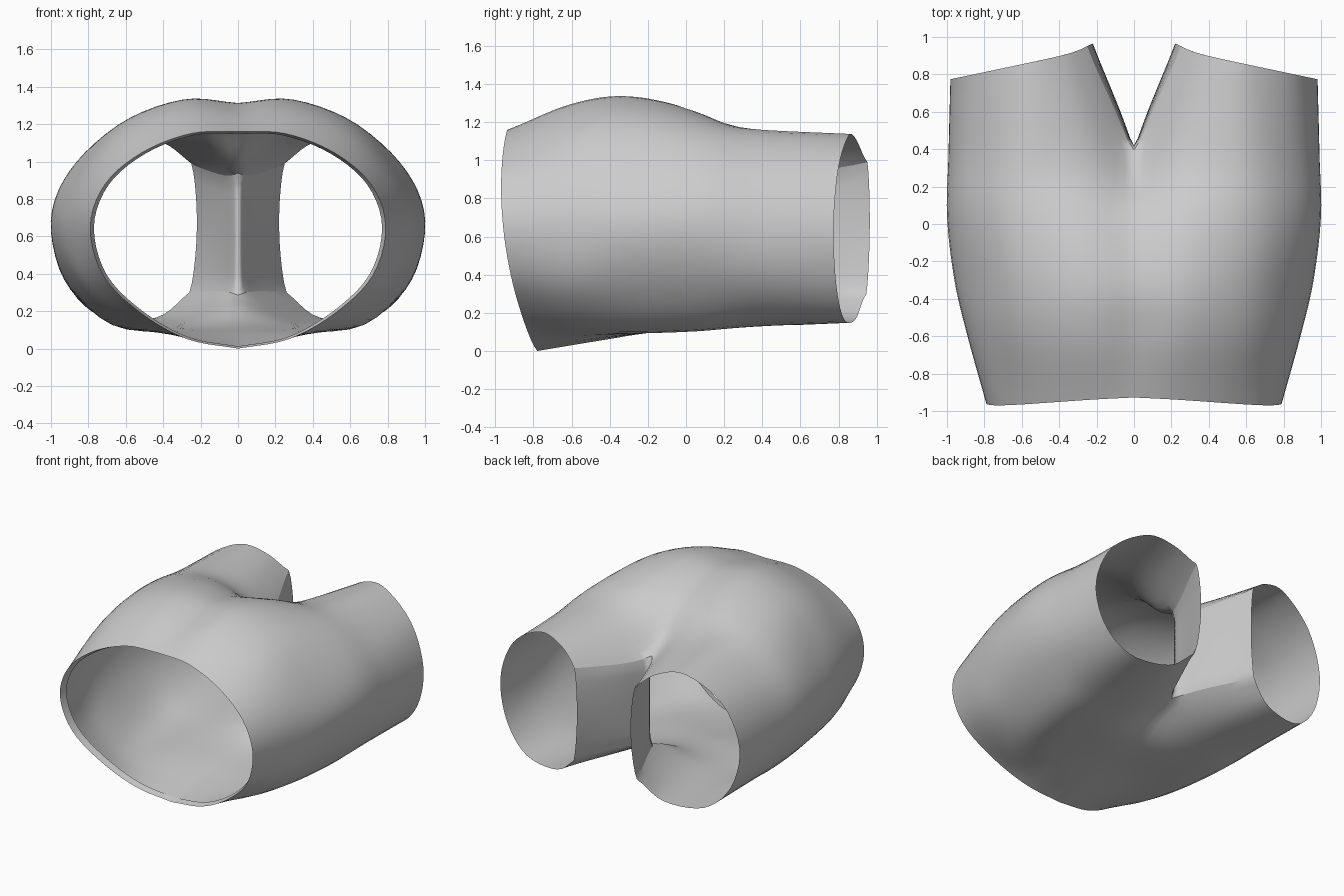
import bpy, bmesh, math
from mathutils import Vector

if "Cube" in bpy.data.objects:
    bpy.data.objects.remove(bpy.data.objects["Cube"])

# Half cross-sections (x, z) from top centre, round the outside, to bottom centre
SECTIONS = [
    [(0, 1.16), (.25, 1.15), (.51, 1.05), (.71, .88), (.79, .65), (.72, .39), (.52, .19), (.27, .05), (0, 0)],
    [(0, 1.27), (.28, 1.29), (.60, 1.16), (.81, .92), (.89, .66), (.82, .36), (.58, .14), (.28, .06), (0, .03)],
    [(0, 1.31), (.30, 1.33), (.63, 1.20), (.86, .94), (.96, .66), (.87, .36), (.63, .12), (.30, .09), (0, .08)],
    [(0, 1.20), (.32, 1.26), (.66, 1.17), (.90, .95), (1.0, .68), (.92, .38), (.68, .13), (.33, .11), (0, .14)],
    [(0, .93), (.26, 1.12), (.60, 1.15), (.88, .95), (.99, .67), (.93, .37), (.70, .16), (.32, .14), (0, .29)],
    [(.25, .99), (.40, 1.10), (.60, 1.13), (.86, .96), (.98, .66), (.92, .36), (.73, .17), (.44, .165), (.26, .30)],
]
BODY_Y = [None, -.6, -.3, .05, .38, None]
ARC, STEP, WALL = 40, 7, 14


def section_y(i, x, z):
    if i == 0:      # slanted waist opening
        return -.82 - .155 * (1 - (1 - z / .95) ** 2) + .04 * (1 - x / .8)
    if i == 5:      # slanted leg opening
        return .77 + .21 * (1 - x) + .04 * math.exp(-(x - .22) / .06)
    return BODY_Y[i]


def spline(pts, u):
    """Catmull-Rom through pts, u from 0 to 1."""
    p = [2 * pts[0] - pts[1]] + pts + [2 * pts[-1] - pts[-2]]
    s = u * (len(pts) - 1)
    k = min(int(s), len(pts) - 2)
    t = s - k
    a, b, c, d = p[k:k + 4]
    return .5 * (2 * b + (c - a) * t + (2 * a - 5 * b + 4 * c - d) * t * t
                 + (3 * b - a - 3 * c + d) * t ** 3)


def arc_points(i):
    pts = [Vector((x, 0, z)) for x, z in SECTIONS[i]]
    out = []
    for j in range(ARC + 1):
        p = spline(pts, j / ARC)
        p.y = section_y(i, p.x, p.z)
        out.append(p)
    return out


bm = bmesh.new()


def bridge(r0, r1):
    for j in range(len(r0) - 1):
        bm.faces.new((r0[j], r0[j + 1], r1[j + 1], r1[j]))


# Outer shell, waist to leg hem
arcs = [arc_points(i) for i in range(6)]
n = 5 * STEP
rows = []
for r in range(n + 1):
    row = []
    for j in range(ARC + 1):
        p = spline([a[j] for a in arcs], r / n)
        if r <= 4 * STEP and j in (0, ARC):
            p.x = 0
        row.append(bm.verts.new((max(p.x, 0), p.y, p.z)))
    rows.append(row)
for a, b in zip(rows, rows[1:]):
    bridge(a, b)

# Inner leg wall, crotch to leg hem
walls = []
for r in range(4 * STEP, n + 1):
    top, bot = rows[r][0], rows[r][-1]
    t = (r - 4 * STEP) / STEP
    wall = [bot]
    for k in range(1, WALL):
        p = bot.co.lerp(top.co, k / WALL)
        s = math.sin(math.pi * k / WALL) ** .7
        p.x -= .035 * t * s
        p.y += .015 * t * s
        wall.append(bm.verts.new(p))
    walls.append(wall + [top])
for a, b in zip(walls, walls[1:]):
    bridge(a, b)

# Folded waistband lip
lip = [bm.verts.new((v.co.x * .975, v.co.y + .05, .6 + (v.co.z - .6) * .98)) for v in rows[0]]
bridge(lip, rows[0])

bmesh.ops.recalc_face_normals(bm, faces=bm.faces)
bm.verts.index_update()
hem = {v.index for v in rows[-1] + walls[-1]}
crotch = [v.index for v in bm.verts if v.co.y > 0 and v.co.x < .5 and v.index not in hem]
mesh = bpy.data.meshes.new("shorts")
bm.to_mesh(mesh)
bm.free()
shorts = bpy.data.objects.new("shorts", mesh)
bpy.context.collection.objects.link(shorts)
shorts.vertex_groups.new(name="crotch").add(crotch, 1, 'REPLACE')

# Mirror to the other half, then relax the creases round the crotch
mirror = shorts.modifiers.new("mirror", 'MIRROR')
mirror.use_clip = True
mirror.merge_threshold = .001
relax = shorts.modifiers.new("relax_crotch", 'SMOOTH')
relax.factor = .5
relax.iterations = 6
relax.vertex_group = "crotch"

bpy.context.view_layer.objects.active = shorts
shorts.select_set(True)
bpy.ops.object.shade_smooth_by_angle(angle=math.radians(40))
